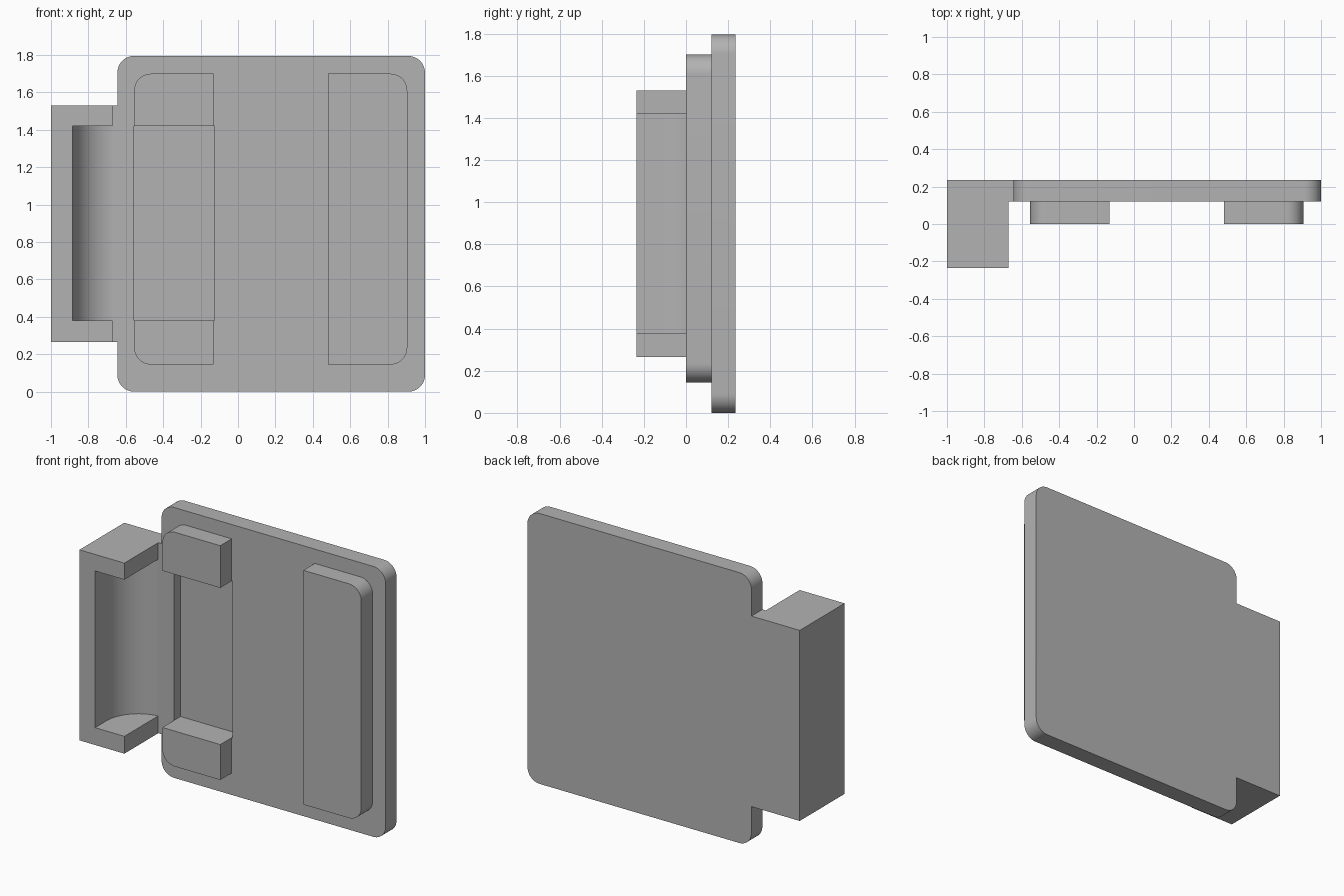
import bpy
import bmesh
from math import sin, cos, pi, radians
from mathutils import Vector

cube = bpy.data.objects.get("Cube")
if cube:
    bpy.data.objects.remove(cube, do_unlink=True)

grey = bpy.data.materials.new("plain grey")
grey.use_nodes = True
colour = (0.45, 0.45, 0.45, 1)
grey.diffuse_color = colour
grey.node_tree.nodes["Principled BSDF"].inputs["Base Color"].default_value = colour


def arc(cx, cy, r, start, steps=12):
    """Quarter circle of points, anticlockwise from the start angle."""
    return [(cx + r * cos(start + pi / 2 * i / steps),
             cy + r * sin(start + pi / 2 * i / steps)) for i in range(steps + 1)]


def rounded(x0, x1, z0, z1, r, corners):
    """Rectangle outline with chosen corners rounded (anticlockwise from lower left)."""
    spots = [(x0, z0, 1, 1, pi), (x1, z0, -1, 1, 1.5 * pi),
             (x1, z1, -1, -1, 0), (x0, z1, 1, -1, pi / 2)]
    pts = []
    for on, (x, z, sx, sz, a) in zip(corners, spots):
        pts += arc(x + sx * r, z + sz * r, r, a) if on else [(x, z)]
    return pts


def extrude(name, outline, low, high, axis):
    """Solid made by sweeping an outline along y (outline in xz) or z (outline in xy)."""
    bm = bmesh.new()
    place = (lambda p: (p[0], low, p[1])) if axis == "y" else (lambda p: (p[0], p[1], low))
    face = bm.faces.new([bm.verts.new(place(p)) for p in outline])
    swept = bmesh.ops.extrude_face_region(bm, geom=[face])["geom"]
    move = Vector((0, high - low, 0)) if axis == "y" else Vector((0, 0, high - low))
    bmesh.ops.translate(bm, vec=move, verts=[v for v in swept if isinstance(v, bmesh.types.BMVert)])
    bmesh.ops.recalc_face_normals(bm, faces=bm.faces)
    mesh = bpy.data.meshes.new(name)
    bm.to_mesh(mesh)
    bm.free()
    mesh.materials.append(grey)
    obj = bpy.data.objects.new(name, mesh)
    bpy.context.collection.objects.link(obj)
    return obj


def select(obj):
    bpy.ops.object.select_all(action="DESELECT")
    obj.select_set(True)
    bpy.context.view_layer.objects.active = obj


def combine(obj, other, operation):
    """Apply a boolean and remove the helper."""
    mod = obj.modifiers.new("boolean", "BOOLEAN")
    mod.operation, mod.object, mod.solver = operation, other, "EXACT"
    select(obj)
    bpy.ops.object.modifier_apply(modifier=mod.name)
    bpy.data.objects.remove(other, do_unlink=True)


FRONT, FACE, BACK = -0.235, 0.12, 0.235
LOW, HIGH = 0.38, 1.42          # height range of the cavity and pocket
R = 0.09

# Back plate with four rounded corners
plate = extrude("back_plate", rounded(-0.645, 1, 0, 1.795, R, (1, 1, 1, 1)), FACE, BACK, "y")

# Side grip block with a thin web reaching into the plate
grip = extrude("side_grip", [(-1, FRONT), (-0.67, FRONT), (-0.67, FACE), (-0.6, FACE),
                             (-0.6, BACK), (-1, BACK)], 0.265, 1.53, "z")
combine(plate, grip, "UNION")

# Curved cavity in the grip, open to the front and towards the plate
curve = list(reversed(arc(-0.65, -0.115, 0.235, pi / 2, 16)))
cavity = extrude("cavity_cutter", [(-0.885, -0.4)] + curve + [(-0.65, -0.4)], LOW, HIGH, "z")
combine(plate, cavity, "DIFFERENCE")

# Shallow pocket in the plate between the two small pads
pocket = extrude("pocket_cutter", rounded(-0.555, -0.125, LOW, HIGH, 0, (0, 0, 0, 0)),
                 0, 0.19, "y")
combine(plate, pocket, "DIFFERENCE")

# Raised pads with rounded outer corners
pads = [
    extrude("left_pad", rounded(0.48, 0.905, 0.145, 1.7, R, (0, 1, 1, 0)), 0, FACE, "y"),
    extrude("lower_right_pad", rounded(-0.555, -0.13, 0.145, LOW, R, (1, 0, 0, 0)), 0, FACE, "y"),
    extrude("upper_right_pad", rounded(-0.555, -0.13, HIGH, 1.7, R, (0, 0, 0, 1)), 0, FACE, "y"),
]

for obj in [plate] + pads:
    select(obj)
    bpy.ops.object.shade_smooth_by_angle(angle=radians(30))
